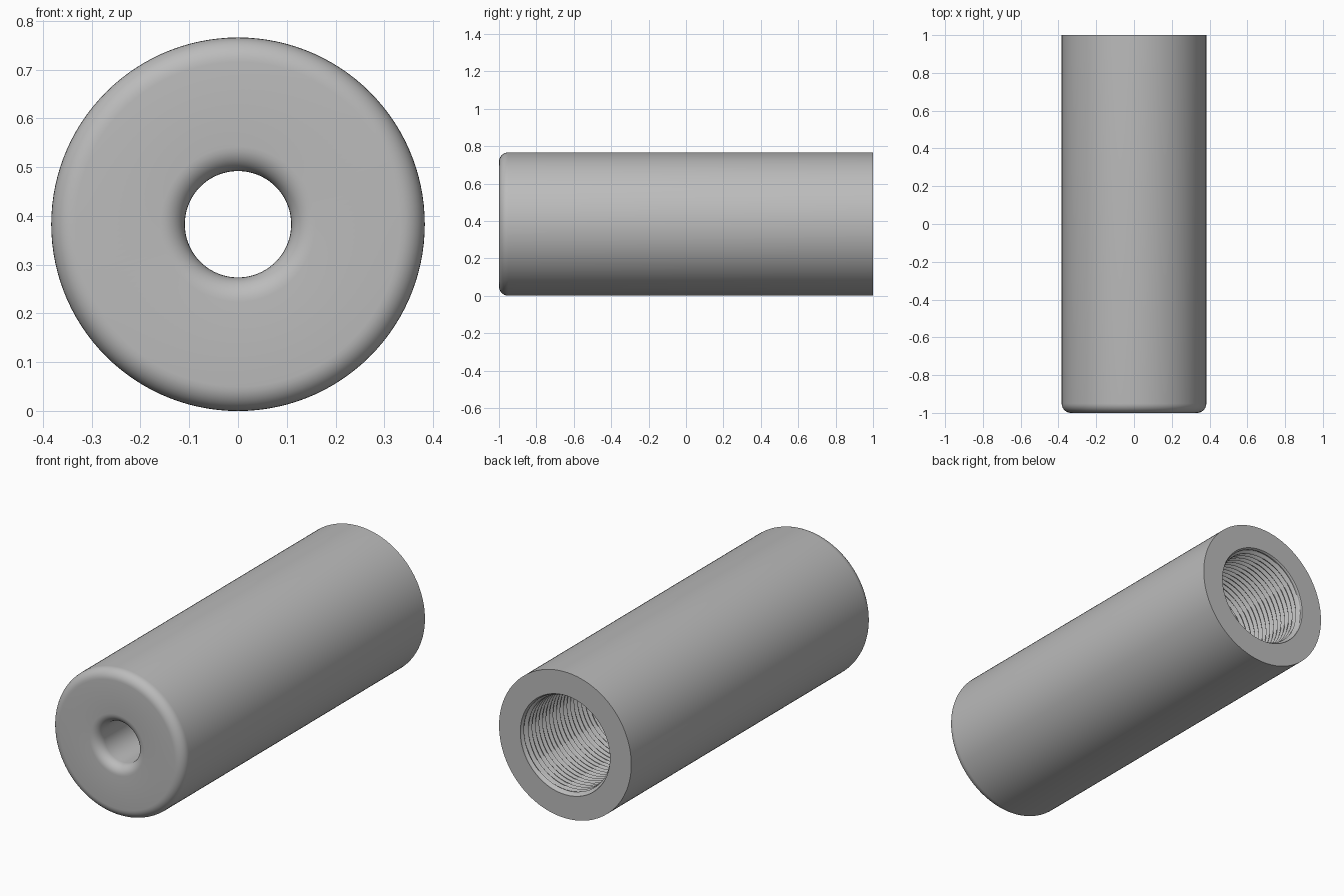
import bpy, bmesh, math
from math import sin, cos, pi

if "Cube" in bpy.data.objects:
    bpy.data.objects.remove(bpy.data.objects["Cube"])

SEGMENTS = 120
OUTER, HOLE, BORE = 0.383, 0.109, 0.26
FILLET = 0.05
FLOOR = -0.65            # inner end of the threaded bore
PITCH, DEPTH, STEPS = 0.029, 0.018, 8

steel = bpy.data.materials.new("satin_grey")
steel.use_nodes = True
grey = (0.5, 0.5, 0.5, 1)
steel.diffuse_color = grey
steel.node_tree.nodes["Principled BSDF"].inputs["Base Color"].default_value = grey


def fillet(radius, y, start, end, count=8):
    """Quarter round in the (radius, y) profile plane."""
    angles = [start + (end - start) * i / count for i in range(count + 1)]
    return [(radius + FILLET * cos(a), y + FILLET * sin(a), 0) for a in angles]


def lathe(name, profile, closed):
    """Spin (radius, y, thread) points about y; thread cuts a helical wave."""
    bm = bmesh.new()
    rings = []
    for radius, y, thread in profile:
        ring = []
        for i in range(SEGMENTS):
            a = 2 * pi * i / SEGMENTS
            wave = 0.5 + 0.5 * cos(2 * pi * y / PITCH - a)
            r = radius - thread * DEPTH * wave
            ring.append(bm.verts.new((r * cos(a), y, OUTER + r * sin(a))))
        rings.append(ring)
    pairs = list(zip(rings, rings[1:]))
    if closed:
        pairs.append((rings[-1], rings[0]))
    for a, b in pairs:
        for i in range(SEGMENTS):
            j = (i + 1) % SEGMENTS
            bm.faces.new((a[i], a[j], b[j], b[i]))
    bmesh.ops.recalc_face_normals(bm, faces=bm.faces)
    mesh = bpy.data.meshes.new(name)
    bm.to_mesh(mesh)
    bm.free()
    mesh.materials.append(steel)
    obj = bpy.data.objects.new(name, mesh)
    bpy.context.collection.objects.link(obj)
    return obj


# Outside: rear rim, rounded front rim, rounded pilot hole
front = -1 + FILLET
profile = [(OUTER, 1, 0)]
profile += fillet(OUTER - FILLET, front, 0, -pi / 2)
profile += fillet(HOLE + FILLET, front, -pi / 2, -pi)
profile += [(HOLE, FLOOR, 0)]

# Inside: bore floor and screw thread fading out at the mouth
count = int((1 - FLOOR) / PITCH * STEPS)
for i in range(count + 1):
    y = FLOOR + (1 - FLOOR) * i / count
    profile.append((BORE, y, min(1, (1 - y) / PITCH)))

sleeve = lathe("threaded_sleeve", profile, closed=True)
bpy.ops.object.select_all(action="DESELECT")
sleeve.select_set(True)
bpy.context.view_layer.objects.active = sleeve
bpy.ops.object.shade_smooth_by_angle(angle=math.radians(40))
